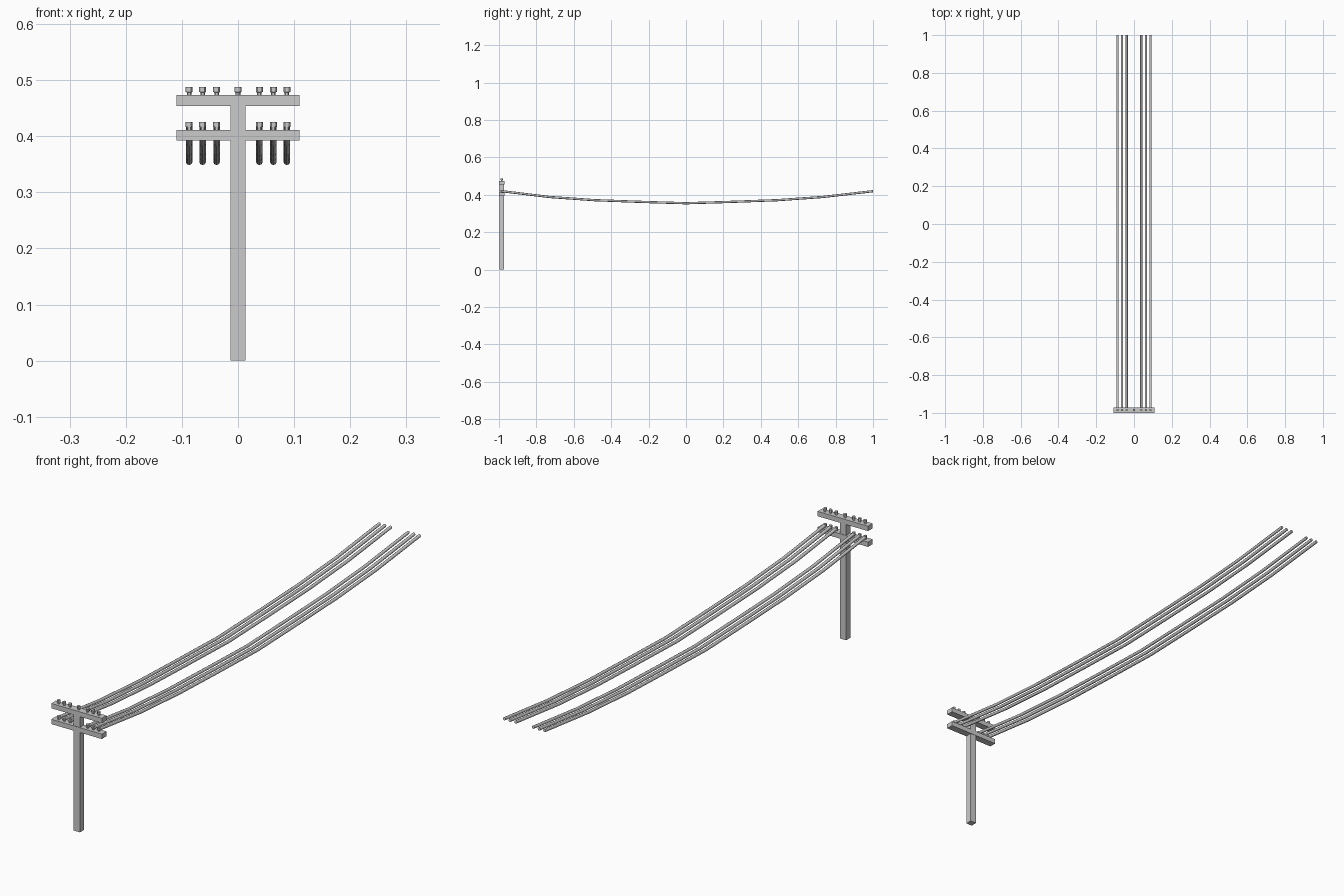
import bpy

if "Cube" in bpy.data.objects:
    bpy.data.objects.remove(bpy.data.objects["Cube"])

Y = -0.985                                   # pole centre line
SIDE_X = (-0.087, -0.063, -0.038, 0.038, 0.063, 0.087)


def box(name, width, depth, z0, z1):
    bpy.ops.mesh.primitive_cube_add(size=1, location=(0, Y, (z0 + z1) / 2))
    ob = bpy.context.object
    ob.name = name
    ob.scale = (width, depth, z1 - z0)
    bpy.ops.object.transform_apply(location=False, rotation=False, scale=True)


def insulator(name, x, z):
    # narrow stem with a wider cap, as one lathe-like outline
    n = 12
    profile = [(0.0042, -0.001), (0.0042, 0.005), (0.0062, 0.0058), (0.0062, 0.0145)]
    bpy.ops.mesh.primitive_circle_add(vertices=n)
    ring = [v.co.copy() for v in bpy.context.object.data.vertices]
    verts = [(x + c.x * r, Y + c.y * r, z + h) for r, h in profile for c in ring]
    faces = [(k * n + i, k * n + (i + 1) % n, (k + 1) * n + (i + 1) % n, (k + 1) * n + i)
             for k in range(len(profile) - 1) for i in range(n)]
    faces.append(tuple(range((len(profile) - 1) * n, len(profile) * n)))
    faces.append(tuple(reversed(range(n))))
    mesh = bpy.data.meshes.new(name)
    mesh.from_pydata(verts, [], faces)
    mesh.update()
    ob = bpy.context.object
    ob.name = name
    ob.data = mesh
    bpy.ops.object.shade_smooth_by_angle()


def wire(name, x):
    # sagging cable, mirrored about mid span
    half = [(1.0, 0.419), (0.73, 0.388), (0.49, 0.371), (0.245, 0.362)]
    path = [(max(-y, Y), z) for y, z in half] + [(0, 0.3545)] + half[::-1]
    curve = bpy.data.curves.new(name, 'CURVE')
    curve.dimensions = '3D'
    curve.bevel_depth = 0.006
    curve.bevel_resolution = 2
    curve.use_fill_caps = True
    spline = curve.splines.new('POLY')
    spline.points.add(len(path) - 1)
    for p, (y, z) in zip(spline.points, path):
        p.co = (x, y, z, 1)
    ob = bpy.data.objects.new(name, curve)
    bpy.context.collection.objects.link(ob)


# pole and crossarms
box("pole", 0.027, 0.026, 0, 0.472)
for label, z in (("upper", 0.473), ("lower", 0.411)):
    box(label + "_crossarm", 0.219, 0.029, z - 0.019, z)
    # insulators along each arm
    for i, x in enumerate(SIDE_X):
        insulator(f"{label}_insulator_{i + 1}", x, z)
insulator("pole_top_insulator", 0, 0.473)

# wires from the lower insulators
for i, x in enumerate(SIDE_X):
    wire(f"wire_{i + 1}", x)
